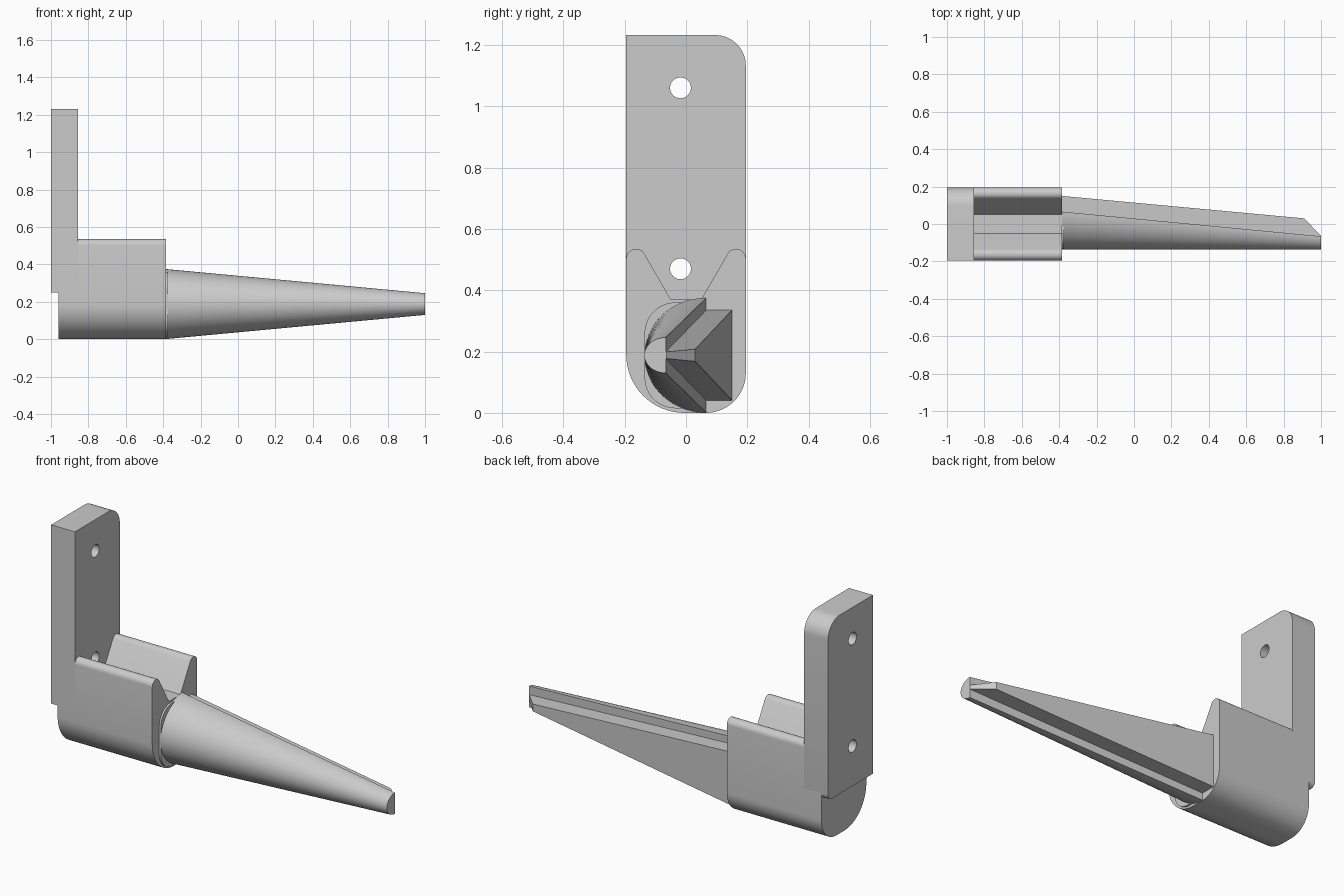
import bpy, bmesh
from math import sin, cos, radians

cube = bpy.data.objects.get("Cube")
if cube:
    bpy.data.objects.remove(cube, do_unlink=True)

grey = bpy.data.materials.new("plain_grey")
grey.use_nodes = True
grey.diffuse_color = (0.6, 0.6, 0.6, 1)
grey.node_tree.nodes["Principled BSDF"].inputs["Base Color"].default_value = (0.6, 0.6, 0.6, 1)


def arc(y, z, ry, start, end, rz=None, steps=16):
    """Points of an elliptical arc in the yz plane, angles in degrees."""
    rz = rz or ry
    angles = [radians(start + (end - start) * i / steps) for i in range(steps + 1)]
    return [(y + ry * cos(a), z + rz * sin(a)) for a in angles]


def loft(name, sections):
    """Closed solid through yz outlines placed at given x positions."""
    bm = bmesh.new()
    rings = [[bm.verts.new((x, y, z)) for y, z in pts] for x, pts in sections]
    n = len(rings[0])
    for a, b in zip(rings, rings[1:]):
        for i in range(n):
            j = (i + 1) % n
            bm.faces.new((a[i], a[j], b[j], b[i]))
    bm.faces.new(rings[0])
    bm.faces.new(rings[-1])
    bmesh.ops.recalc_face_normals(bm, faces=bm.faces)
    mesh = bpy.data.meshes.new(name)
    bm.to_mesh(mesh)
    bm.free()
    obj = bpy.data.objects.new(name, mesh)
    bpy.context.collection.objects.link(obj)
    mesh.materials.append(grey)
    return obj


def prism(name, outline, x0, x1):
    return loft(name, [(x0, outline), (x1, outline)])


def activate(obj):
    bpy.ops.object.select_all(action='DESELECT')
    obj.select_set(True)
    bpy.context.view_layer.objects.active = obj


W = 0.195      # half width of the bracket
MID = 0.188    # height of the arm axis

# Upright mounting plate with one rounded top corner
plate = prism("mounting_plate",
              [(-W, 0.25)] + arc(W - 0.03, 0.28, 0.03, -90, 0, steps=6)
              + arc(W - 0.1, 1.132, 0.1, 0, 90) + [(-W, 1.232)],
              -1.0, -0.855)

# Two screw holes
for z in (0.47, 1.06):
    cutter = prism("screw_hole_cutter", arc(-0.018, z, 0.034, 0, 348.75, steps=31), -1.1, -0.7)
    cutter.hide_render = True
    activate(plate)
    mod = plate.modifiers.new("screw_hole", 'BOOLEAN')
    mod.operation = 'DIFFERENCE'
    mod.solver = 'EXACT'
    mod.object = cutter
    bpy.ops.object.modifier_apply(modifier=mod.name)
    bpy.data.objects.remove(cutter, do_unlink=True)

# Socket block: rounded underside, two round-topped horns and a V groove
socket = prism("socket_block",
               arc(-W + 0.19, 0.19, 0.19, 180, 270) + arc(W - 0.13, 0.13, 0.13, -90, 0)
               + arc(W - 0.032, 0.503, 0.032, 0, 148, steps=12)
               + [(0.05, 0.37), (-0.05, 0.37)]
               + arc(-W + 0.032, 0.503, 0.032, 32, 180, steps=12),
               -0.96, -0.385)

# Thin collar at the root of the arm
collar = prism("arm_collar",
               arc(-0.035, 0.115, 0.1, 180, 270) + [(0.02, 0.015), (0.02, 0.36)]
               + arc(-0.035, 0.26, 0.1, 90, 180),
               -0.39, -0.375)

# Tapering half-round arm, flat at the rear
arm = loft("tapered_arm",
           [(-0.385, arc(0.066, MID, 0.202, 90, 270, rz=0.187, steps=40)),
            (1.0, arc(-0.066, MID, 0.07, 90, 270, rz=0.058, steps=40))])


# Rib along the rear of the arm, narrowing and cut off obliquely at the tip
def rib_section(front, rear, half):
    return [(front, MID - half), (rear, MID - half), (rear, MID + half), (front, MID + half)]


rib = loft("rear_rib",
           [(-0.385, rib_section(0.0, 0.15, 0.147)),
            (0.91, rib_section(-0.09, 0.03, 0.02)),
            (1.0, rib_section(-0.1, -0.064, 0.011))])

for obj in (plate, socket, collar, arm, rib):
    activate(obj)
    bpy.ops.object.shade_smooth_by_angle(angle=radians(30))
